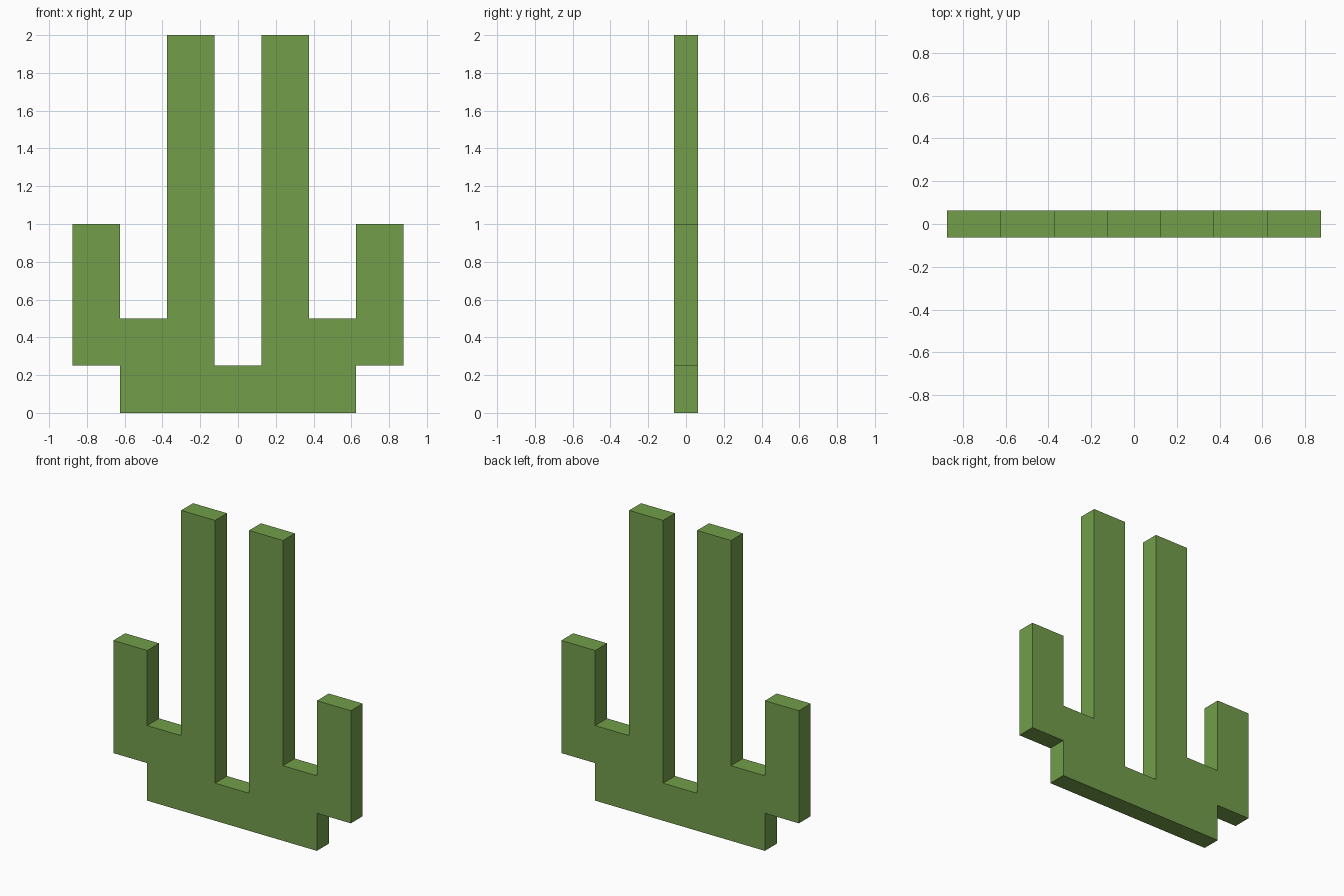
import bpy, bmesh

if "Cube" in bpy.data.objects:
    bpy.data.objects.remove(bpy.data.objects["Cube"])

THICK = 0.125

green = bpy.data.materials.new("leaf_green")
green.diffuse_color = (0.171, 0.342, 0.070, 1.0)
green.use_nodes = True
green.node_tree.nodes["Principled BSDF"].inputs["Base Color"].default_value = green.diffuse_color

# Right half of the stepped front outline (x, z), from bottom to centre notch
half = [(0.625, 0), (0.625, 0.25), (0.875, 0.25), (0.875, 1), (0.625, 1),
        (0.625, 0.5), (0.375, 0.5), (0.375, 2), (0.125, 2), (0.125, 0.25)]
outline = half + [(-x, z) for x, z in reversed(half)]

# Flat plant slab: outline face extruded through its thickness
bm = bmesh.new()
face = bm.faces.new([bm.verts.new((x, -THICK / 2, z)) for x, z in outline])
ext = bmesh.ops.extrude_face_region(bm, geom=[face])
new_verts = [g for g in ext["geom"] if isinstance(g, bmesh.types.BMVert)]
bmesh.ops.translate(bm, verts=new_verts, vec=(0, THICK, 0))
bmesh.ops.recalc_face_normals(bm, faces=bm.faces)

mesh = bpy.data.meshes.new("plant_blades")
bm.to_mesh(mesh)
bm.free()
mesh.materials.append(green)
plant = bpy.data.objects.new("plant_blades", mesh)
bpy.context.collection.objects.link(plant)
